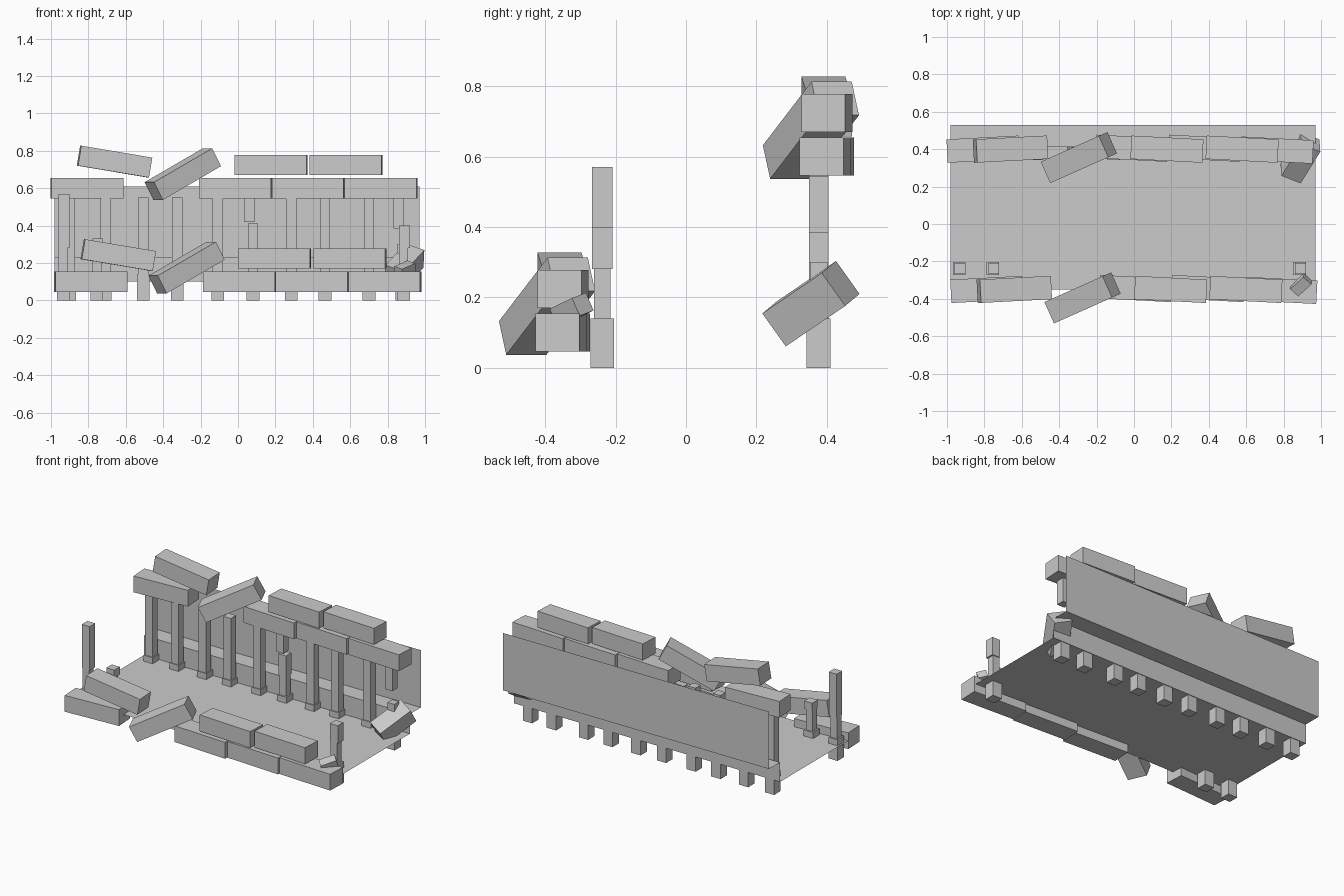
import bpy
from math import radians

if "Cube" in bpy.data.objects:
    bpy.data.objects.remove(bpy.data.objects["Cube"])


def box(name, loc, size, rot=(0, 0, 0)):
    """Box given centre, full size and rotation in degrees."""
    bpy.ops.mesh.primitive_cube_add(size=1, location=loc,
                                    rotation=[radians(a) for a in rot])
    ob = bpy.context.object
    ob.name = name
    ob.scale = size
    return ob


def sheet(name, a, b, c, d):
    """Single flat quad without thickness."""
    me = bpy.data.meshes.new(name)
    me.from_pydata([a, b, c, d], [], [(0, 1, 2, 3)])
    ob = bpy.data.objects.new(name, me)
    bpy.context.collection.objects.link(ob)
    return ob


def drum(name, x, y, z0, z1, w):
    box(name, (x, y, (z0 + z1) / 2), (w, w, z1 - z0))


# thin floor, low back step, ledge and back wall
L, R = -0.98, 0.97
YF, YS, YB = -0.35, 0.415, 0.53
ZF, ZL, ZT = 0.10, 0.23, 0.61
sheet("floor", (L, YF, ZF), (R, YF, ZF), (R, YS, ZF), (L, YS, ZF))
sheet("step_riser", (L, YS, ZF), (R, YS, ZF), (R, YS, ZL), (L, YS, ZL))
sheet("step_ledge", (L, YS, ZL), (R, YS, ZL), (R, YB, ZL), (L, YB, ZL))
sheet("back_wall", (L, YB, ZL), (R, YB, ZL), (R, YB, ZT), (L, YB, ZT))

# back row of square columns, two of them broken
BASE, SHAFT = 0.068, 0.055
for i, x in enumerate((-0.9, -0.71, -0.507, -0.325, -0.108,
                       0.08, 0.285, 0.465, 0.70, 0.875)):
    y = 0.377
    drum("back_column_base", x, y, 0, 0.14, BASE)
    if i == 5:
        drum("broken_shaft", x, y, 0.14, 0.27, 0.05)
        drum("broken_shaft_top", x, y, 0.27, 0.41, SHAFT)
        drum("hanging_shaft", x - 0.02, y, 0.42, 0.545, SHAFT)
    elif i == 9:
        drum("broken_shaft", x, y, 0.14, 0.30, 0.05)
        drum("hanging_shaft", x - 0.015, y, 0.385, 0.545, SHAFT)
    else:
        drum("back_column_shaft", x, y, 0.14, 0.55, SHAFT)

# front row: remains of three columns
for x, top in ((-0.935, 0.57), (-0.755, 0.33), (0.885, 0.40)):
    y = -0.238
    drum("front_column_base", x, y, 0, 0.14, BASE)
    drum("front_column_shaft", x, y, 0.14, 0.28, 0.048)
    drum("front_column_top", x + 0.005, y, 0.28, top, 0.058)

# architrave blocks: standing on the back row, fallen in front
BLOCK = (0.385, 0.125, 0.108)
for side, (ox, oy, oz) in (("back", (0, 0, 0)), ("front", (0.02, -0.75, -0.50))):
    for x, y, z, pitch, yaw in (
            (-0.807, 0.40, 0.60, 0, 3),
            (-0.012, 0.405, 0.60, 0, -3),
            (0.376, 0.405, 0.60, 0, -3),
            (0.765, 0.395, 0.60, 0, -3),
            (0.176, 0.40, 0.724, 0, -3),
            (0.578, 0.40, 0.724, 0, -3),
            (-0.66, 0.40, 0.742, 9.5, 3),
            (-0.295, 0.355, 0.675, -28, 24)):
        box(side + "_lintel_block", (x + ox, y + oy, z + oz), BLOCK, (0, pitch, yaw))

# fallen rubble at the right end
box("fallen_block", (0.89, 0.355, 0.182), (0.23, 0.115, 0.115), (20, -30, 58))
box("fallen_chip", (0.893, -0.325, 0.165), (0.10, 0.06, 0.055), (15, -18, 42))
